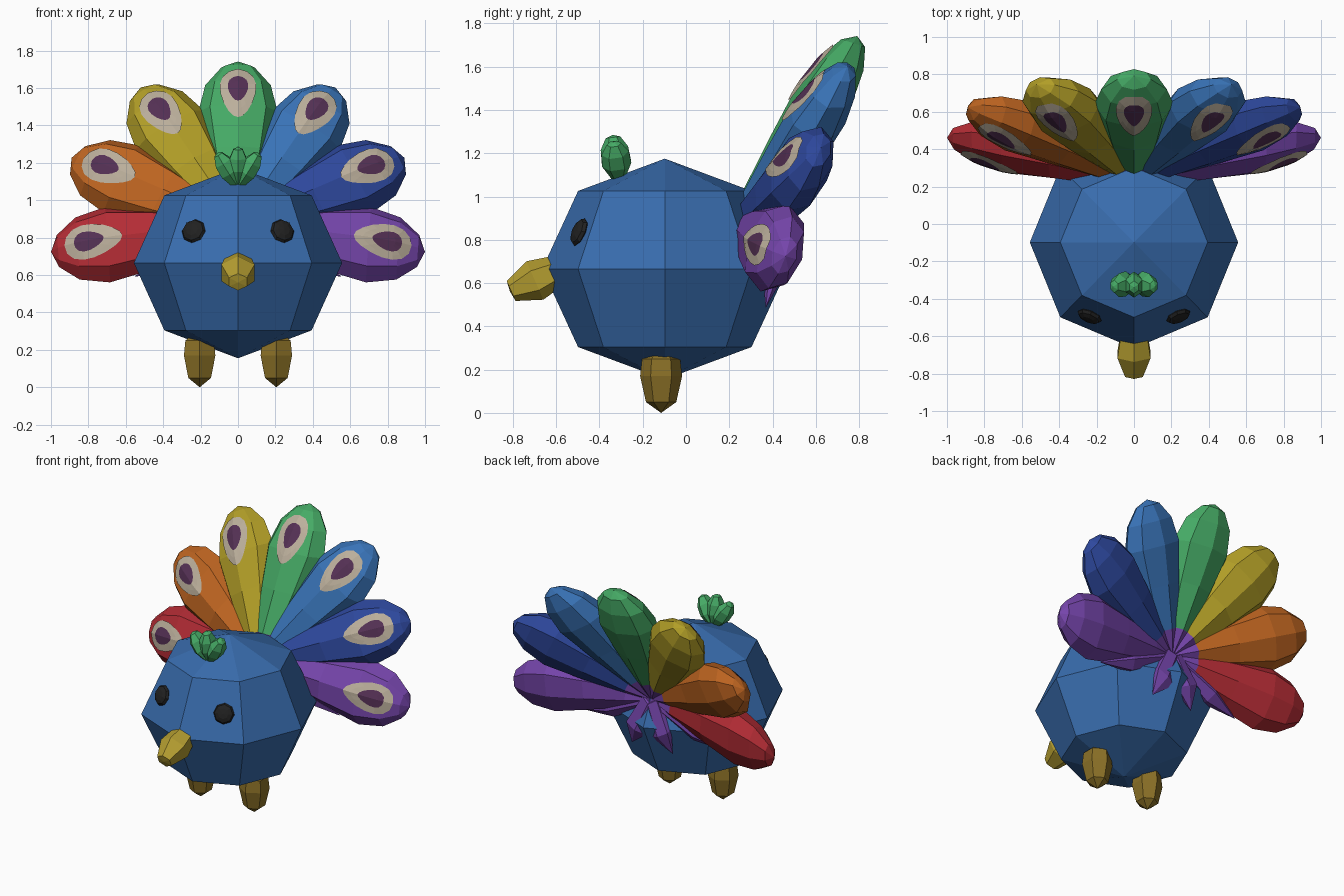
import bpy, bmesh
from math import sin, cos, pi, radians
from mathutils import Matrix, Vector
from mathutils.bvhtree import BVHTree

if "Cube" in bpy.data.objects:
    bpy.data.objects.remove(bpy.data.objects["Cube"])


def material(name, rgb):
    m = bpy.data.materials.new(name)
    m.diffuse_color = (*rgb, 1)
    m.use_nodes = True
    m.node_tree.nodes["Principled BSDF"].inputs["Base Color"].default_value = m.diffuse_color
    return m


BLUE = material("blue", (.04, .15, .42))
BEAK = material("yellow_beak", (.46, .34, .03))
GOLD = material("gold", (.26, .165, .02))
BLACK = material("black", (.015, .015, .015))
CREST = material("crest_green", (.06, .40, .13))
CREAM = material("cream", (.50, .43, .33))
PLUM = material("plum", (.09, .03, .09))
FAN = [material(n, c) for n, c in (
    ("red", (.45, .025, .035)), ("orange", (.52, .13, .015)), ("yellow", (.44, .34, .02)),
    ("green", (.06, .40, .13)), ("sky", (.04, .17, .47)), ("navy", (.027, .065, .34)),
    ("purple", (.18, .06, .41)))]


def finish(name, bm, mats, matrix):
    bmesh.ops.recalc_face_normals(bm, faces=bm.faces)
    me = bpy.data.meshes.new(name)
    bm.to_mesh(me)
    bm.free()
    for m in mats:
        me.materials.append(m)
    ob = bpy.data.objects.new(name, me)
    ob.matrix_world = matrix
    bpy.context.collection.objects.link(ob)
    return ob


def loft(stations, sides):
    """Stations (z, rx, ry, y offset) along local z; zero radius makes a pole."""
    bm = bmesh.new()
    rings = []
    for z, rx, ry, oy in stations:
        n = sides if rx else 1
        rings.append([bm.verts.new((rx * sin(2 * pi * i / sides),
                                    oy + ry * cos(2 * pi * i / sides), z)) for i in range(n)])
    for a, b in zip(rings, rings[1:]):
        for i in range(sides):
            j = (i + 1) % sides
            quad = [a[i % len(a)], a[j % len(a)], b[j % len(b)], b[i % len(b)]]
            bm.faces.new(list(dict.fromkeys(quad)))
    for r in (rings[0], rings[-1]):
        if len(r) > 1:
            bm.faces.new(r)
    return bm


def sphere(name, seg, rings, mat, matrix):
    bm = bmesh.new()
    bmesh.ops.create_uvsphere(bm, u_segments=seg, v_segments=rings, radius=1)
    return finish(name, bm, [mat], matrix)


def frame(x, y, z, origin):
    m = Matrix((x, y, z)).transposed().to_4x4()
    m.translation = origin
    return m


# Body
sphere("body", 8, 4, BLUE, Matrix.Translation((0, -.098, .665)) @ Matrix.Diagonal((.557, .567, .51, 1)))

# Blunt six-sided feet
FOOT = [(0, 0, 0, 0), (.05, .07, .07, 0), (.17, .097, .097, 0), (.25, .088, .088, 0), (.28, .05, .05, 0)]
for s, side in ((-1, "left"), (1, "right")):
    finish(side + "_foot", loft(FOOT, 6), [GOLD], Matrix.Translation((s * .205, -.115, 0)))
    # Eyes lie on the sloping front faces of the body
    rot = Vector((s * .057, -.1415, .062)).to_track_quat('Z', 'Y').to_matrix().to_4x4()
    sphere(side + "_eye", 8, 6, BLACK, Matrix.Translation((s * .237, -.492, .835)) @ rot
           @ Matrix.Diagonal((.068, .068, .03, 1)))

# Beak, tilted down
PECK = [(-.006, 0, 0, 0), (0, .055, .05, 0), (.12, .102, .097, 0), (.22, .085, .075, 0), (.25, 0, 0, 0)]
finish("beak", loft(PECK, 6), [BEAK], Matrix.Translation((0, -.808, .563)) @ Matrix.Rotation(radians(-66), 4, 'X'))

# Crest of three lobes
LOBE = [(0, 0, 0, 0), (.015, .028, .034, 0), (.085, .054, .068, 0), (.15, .052, .064, 0),
        (.20, .028, .034, 0), (.212, 0, 0, 0)]
for i, a in enumerate((-32, 0, 32)):
    finish(f"crest_lobe_{i + 1}", loft(LOBE, 6), [CREST], Matrix.Translation((0, -.31, 1.075))
           @ Matrix.Rotation(radians(8), 4, 'X') @ Matrix.Rotation(radians(a), 4, 'Y'))

# Tail fan: feathers turn about a hub in a plane leaning 18 degrees back
LEAN = radians(18)
X = Vector((1, 0, 0))
U = Vector((0, sin(LEAN), cos(LEAN)))
B = Vector((0, cos(LEAN), -sin(LEAN)))


def fan_matrix(deg):
    t = radians(deg)
    return frame(X * cos(t) - U * sin(t), B, X * sin(t) + U * cos(t), U * .899)


PROFILE = [(-.08, 0, 0), (0, .06, .09), (.17, .1, .115), (.45, .167, .127), (.7, .212, .133),
           (.86, .175, .105), (.965, .09, .058), (1.002, 0, 0)]
FEATHER = [(r, w, h, .016 + .198 * r) for r, w, h in PROFILE]


def teardrop(k, lo, hi, wide, n=16):
    """Point k of an outline narrowing toward the root."""
    a = 2 * pi * k / n
    c = cos(a)
    return Vector((wide * sin(a) * (1 + .3 * c), (lo + hi) / 2 + (hi - lo) / 2 * c))


def eye_spot(tree):
    """Cream and plum patch laid on the front of a feather."""
    bm = bmesh.new()

    def put(p, lift):
        hit = tree.ray_cast(Vector((p.x, -1, p.y)), Vector((0, 1, 0)))[0]
        return bm.verts.new((p.x, hit.y - lift, p.y))
    mid = Vector((0, .81))
    inner = [teardrop(k, .72, .88, .053) for k in range(16)]
    outer = [teardrop(k, .62, .93, .094) for k in range(16)]
    rings = [[mid.lerp(p, .5) for p in inner], inner,
             [a.lerp(b, .5) for a, b in zip(inner, outer)], outer]
    rings = [[put(p, .007) for p in ring] for ring in rings]
    centre = put(mid, .007)
    for k in range(16):
        j = (k + 1) % 16
        bm.faces.new((centre, rings[0][k], rings[0][j])).material_index = 1
        for n, (a, b) in enumerate(zip(rings, rings[1:])):
            bm.faces.new((a[k], b[k], b[j], a[j])).material_index = 1 if n == 0 else 0
    return bm


for i, mat in enumerate(FAN):
    m = fan_matrix((i - 3) * 31.3)
    bm = loft(FEATHER, 8)
    tree = BVHTree.FromBMesh(bm)
    # Roots of all feathers are purple
    for f in bm.faces:
        f.material_index = int(f.calc_center_median().z < .15)
    finish(f"feather_{i + 1}", bm, [mat, FAN[6]], m)
    spot = finish(f"feather_spot_{i + 1}", eye_spot(tree), [CREAM, PLUM], m)
    # Spot normals must look outward (local -y)
    if sum(p.normal.y for p in spot.data.polygons) > 0:
        spot.data.flip_normals()

# Small purple quills below the fan
for i, s in enumerate((-1, 1)):
    short = [(0, .07, .06, .09), (.2, .09, .045, .185), (.36, 0, 0, .2)]
    long = [(0, .03, .03, .1), (.36, .08, .07, .11), (.6, 0, 0, .13)]
    finish(f"short_quill_{i + 1}", loft(short, 6), [FAN[6]], fan_matrix(s * 154))
    finish(f"long_quill_{i + 1}", loft(long, 6), [FAN[6]], fan_matrix(s * 113))
